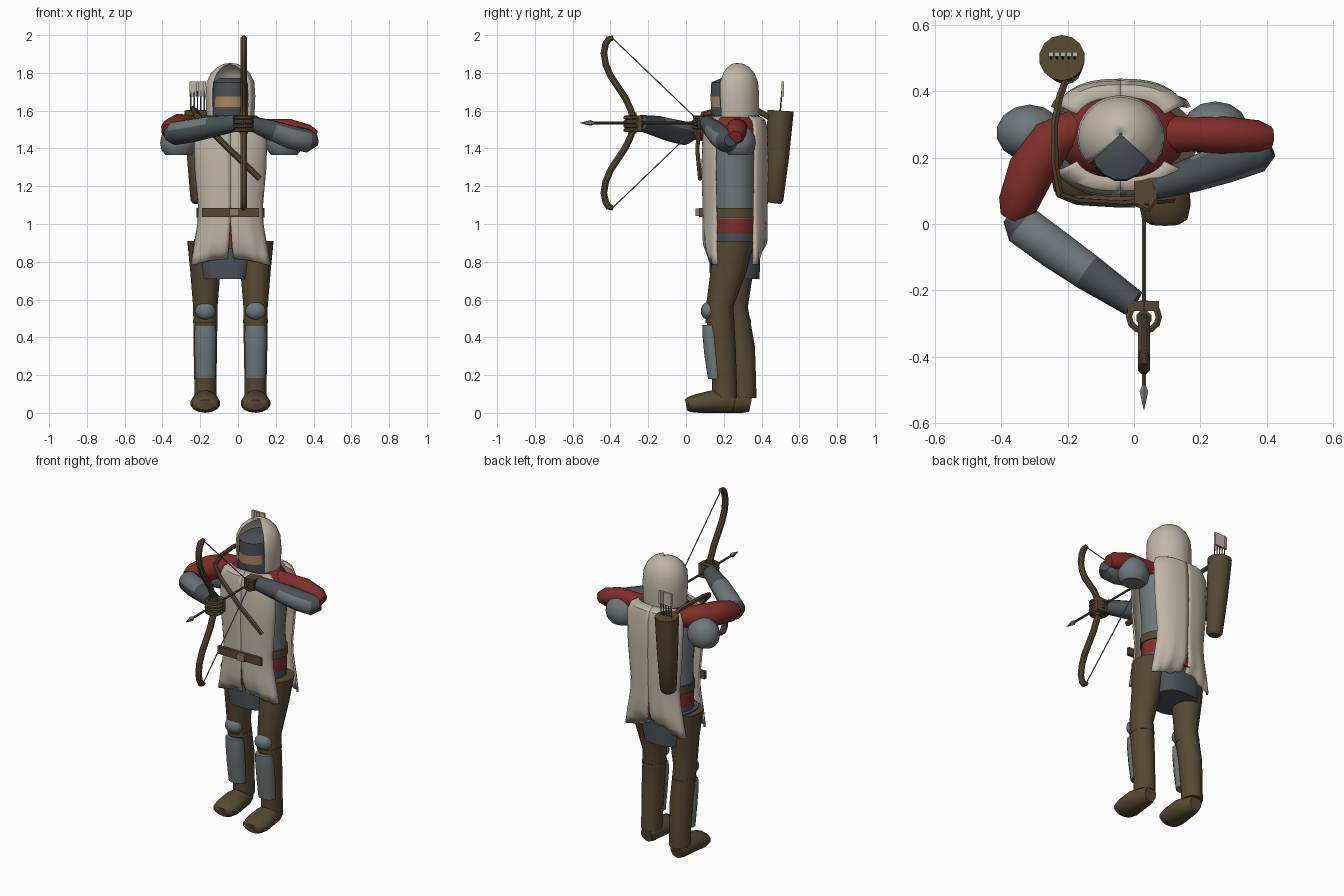
import bpy, bmesh, math
from mathutils import Vector as V

if "Cube" in bpy.data.objects:
    bpy.data.objects.remove(bpy.data.objects["Cube"])

COL = {"cream_cloth": (.52, .47, .38), "brown_leather": (.095, .067, .032), "red_cloth": (.21, .027, .022),
       "light_grey": (.155, .188, .195), "dark_grey": (.07, .083, .094), "skin": (.42, .24, .12),
       "tan_metal": (.30, .19, .10), "steel": (.20, .22, .23)}
MATS = {}
for k, c in COL.items():
    MATS[k] = bpy.data.materials.new(k)
    MATS[k].diffuse_color = (*c, 1)
CREAM, BROWN, RED, LIGHT, DARK, SKIN, TAN, STEEL = COL
CX = -.04  # body centre line


def finish(name, bm, mats, rule=None, smooth=True):
    bmesh.ops.recalc_face_normals(bm, faces=bm.faces)
    if rule:
        for f in bm.faces:
            f.material_index = rule(f.calc_center_median(), f.normal)
    me = bpy.data.meshes.new(name)
    bm.to_mesh(me)
    bm.free()
    ob = bpy.data.objects.new(name, me)
    bpy.context.collection.objects.link(ob)
    for m in ([mats] if isinstance(mats, str) else mats):
        me.materials.append(MATS[m])
    if smooth:
        bpy.ops.object.select_all(action='DESELECT')
        ob.select_set(True)
        bpy.context.view_layer.objects.active = ob
        bpy.ops.object.shade_smooth_by_angle(angle=math.radians(40))
    return ob


def power(c, e):
    return math.copysign(abs(c) ** e, c)


def tube(name, pts, rad, mats, n=12, ref=(0, 0, 1), flat=False, caps=True, rule=None, smooth=True, drop=None, sq=1):
    """Skin elliptical rings along a path; flat keeps rings horizontal, sq below 1 squares them."""
    bm, rings, pts = bmesh.new(), [], [V(p) for p in pts]
    for i, p in enumerate(pts):
        t = V((0, 0, 1)) if flat else (pts[min(i + 1, len(pts) - 1)] - pts[max(i - 1, 0)]).normalized()
        u = V((1, 0, 0)) if flat else V(ref).cross(t).normalized()
        v = t.cross(u)
        r = rad[i] if isinstance(rad, list) else rad
        a, b = r if isinstance(r, tuple) else (r, r)
        rings.append([bm.verts.new(p + u * a * power(math.cos(w), sq) + v * b * power(math.sin(w), sq))
                      for w in (2 * math.pi * (k + .5) / n for k in range(n))])
    for A, B in zip(rings, rings[1:]):
        for k in range(n):
            bm.faces.new((A[k], A[(k + 1) % n], B[(k + 1) % n], B[k]))
    if caps:
        bm.faces.new(rings[0])
        bm.faces.new(rings[-1])
    if drop:
        gone = [f for f in bm.faces if drop(f.calc_center_median())]
        bmesh.ops.delete(bm, geom=gone, context='FACES')
    return finish(name, bm, mats, rule, smooth)


def loft(name, rows, mats, x=CX, **kw):
    """Upright loft from rows of (z, y, rx, ry)."""
    return tube(name, [(x, r[1], r[0]) for r in rows], [(r[2], r[3]) for r in rows], mats, flat=True, **kw)


def box(name, lo, hi, mat):
    bm = bmesh.new()
    bmesh.ops.create_cube(bm, size=1)
    lo, hi = V(lo), V(hi)
    for v in bm.verts:
        v.co = V([(lo[i] + hi[i]) / 2 + v.co[i] * (hi[i] - lo[i]) for i in range(3)])
    return finish(name, bm, mat, smooth=False)


def ball(name, c, r, mat, n=14, cut=None):
    bm = bmesh.new()
    bmesh.ops.create_uvsphere(bm, u_segments=n, v_segments=8, radius=1)
    for v in bm.verts:
        v.co = V([c[i] + v.co[i] * r[i] for i in range(3)])
        if cut:
            v.co.z = max(v.co.z, cut)
    return finish(name, bm, mat)


def solid(ob, t):
    m = ob.modifiers.new("thickness", 'SOLIDIFY')
    m.thickness = t


# legs, boots and guards; the rear leg steps back from the hip down
for side, word, step in ((1, "left", 0), (-1, "right", .085)):
    x = CX + side * .133
    off = lambda z: step * min(1.2, max(0, (.92 - z) / .4))
    rows = [(.91, .25, .098, .112), (.75, .225, .082, .095), (.56, .178, .066, .073),
            (.35, .19, .064, .073), (.17, .203, .06, .066), (.08, .205, .06, .066)]
    loft(word + "_trouser", [(z, y + off(z), a, b) for z, y, a, b in rows], BROWN, x=x, n=14)
    tube(word + "_boot", [(x, y + step, h) for y, h in ((0, .042), (.015, .045), (.06, .05), (.14, .06), (.22, .058), (.258, .05))],
         [(.045, .028), (.07, .04), (.08, .05), (.072, .06), (.058, .058), (.04, .045)], BROWN, n=14)
    loft(word + "_shin_guard", [(z, y + step, a, b) for z, y, a, b in
         ((.18, .155, .055, .04), (.3, .143, .058, .047), (.42, .13, .06, .045), (.465, .125, .055, .038))], LIGHT, x=x)
    loft(word + "_knee_strap", [(.475, .18 + step, .067, .078), (.495, .18 + step, .067, .078)], BROWN, x=x, n=14)
    ball(word + "_knee_pad", (x, .118 + step, .54), (.055, .04, .047), LIGHT)

# torso, sash and tunic hem
loft("torso", [(.9, .26, .175, .12), (.95, .26, .18, .125), (1.03, .26, .175, .125), (1.2, .255, .17, .125),
               (1.4, .255, .19, .13), (1.5, .26, .185, .125), (1.55, .26, .14, .11)], [LIGHT, RED, DARK], n=20,
     rule=lambda c, n: 2 if c.z < .95 else 1 if c.z < 1.03 else 0)
loft("tunic_hem", [(.71, .258, .13, .132), (.8, .258, .15, .135), (.92, .26, .17, .13)], DARK, x=-.065, n=24, sq=.7)
loft("red_collar", [(1.46, .26, .2, .125), (1.53, .26, .18, .125), (1.565, .26, .13, .115), (1.585, .26, .1, .1)], RED, n=18)
loft("belt", [(1.035, .26, .183, .135), (1.085, .26, .183, .135)], BROWN, n=20)
box("belt_front", (-.19, .07, 1.038), (.11, .088, 1.086), BROWN)
box("buckle", (-.045, .05, 1.042), (.005, .071, 1.082), TAN)


# tabard: front and back panels, slit below the belt, hem tucked under in the middle
def panel(name, sy, sx):
    bm, grid = bmesh.new(), []
    prof = [(1.575, .15, .125), (1.55, .195, .16), (1.5, .218, .172), (1.3, .212, .178), (1.08, .19, .172),
            (1.0, .195, .17), (.92, .21, .17), (.88, .218, .17), (.84, .225, .168), (.785, .235, .165)]
    for z, rx, ry in prof:
        gap = max(0, 1.02 - z) * 16
        low = max(0, (.9 - z) / .115)
        row = []
        for k in range(11):
            s = math.sin(math.radians(gap + (64 - gap) * k / 10))
            mid = max(0, 1 - (s / .8) ** 2)
            tuck = (.03 if sy < 0 else .055) * low * mid
            y = ry * (1 - s ** 2.6) ** (1 / 2.6) - tuck + .005 * math.sin(k * 1.6) * max(0, (1.1 - z) / .3)
            row.append(bm.verts.new((CX + sx * rx * s, .26 + sy * y, z + .03 * low * mid)))
        grid.append(row)
    for A, B in zip(grid, grid[1:]):
        for k in range(10):
            bm.faces.new((A[k], A[k + 1], B[k + 1], B[k]))
    solid(finish(name, bm, CREAM), .01)


for sy, w in ((-1, "front"), (1, "back")):
    for sx, s in ((1, "left"), (-1, "right")):
        panel(f"tabard_{w}_{s}", sy, sx)
    y = .26 + sy * .15
    box("slit_lining_" + w, (CX - .03, y - .004, .87), (CX + .03, y + .004, 1.03), RED)

# head wrap with an eye opening, and hood with a notch at the brow
loft("head", [(1.5, .25, .09, .09), (1.56, .245, .112, .108), (1.62, .24, .1, .11), (1.675, .24, .095, .112),
              (1.75, .24, .092, .108), (1.772, .255, .06, .07)], [DARK, SKIN], n=16,
     rule=lambda c, n: int(1.62 < c.z < 1.675 and n.y < -.4))
solid(loft("hood", [(1.5, .265, .12, .115), (1.58, .265, .128, .122), (1.68, .262, .132, .126), (1.75, .26, .127, .122),
                    (1.8, .262, .103, .1), (1.83, .265, .07, .07), (1.848, .268, .035, .035), (1.852, .27, .004, .004)],
           CREAM, n=40, caps=False, drop=lambda c: c.y < .268 - .85 * abs(c.x - CX)), .01)

# short tunic sleeves
for name, c in (("right_shoulder_cap", (-.315, .275, 1.43)), ("left_shoulder_cap", (.245, .285, 1.43))):
    ball(name, c, (.1, .085, .1), LIGHT, cut=1.365)
# bow arm
tube("right_sleeve", [(-.17, .29, 1.5), (-.25, .25, 1.51), (-.31, .16, 1.51), (-.35, .06, 1.5), (-.365, .02, 1.49)],
     [.06, .068, .074, .062, .04], RED)
tube("right_forearm", [(-.362, .03, 1.475), (-.335, -.005, 1.48), (-.24, -.075, 1.495), (-.14, -.145, 1.515), (0, -.24, 1.535)],
     [.04, .063, .062, .057, .043], [DARK, LIGHT], n=14, rule=lambda c, n: int(-.34 < c.x < -.1 and n.z > .1))
# drawing arm
tube("left_sleeve", [(.08, .27, 1.5), (.18, .27, 1.505), (.27, .268, 1.5), (.37, .262, 1.475), (.41, .26, 1.46)],
     [.06, .053, .058, .053, .035], RED)
tube("left_forearm", [(.41, .235, 1.445), (.37, .215, 1.44), (.28, .185, 1.46), (.18, .15, 1.495), (.05, .11, 1.535)],
     [.035, .062, .062, .054, .04], [DARK, LIGHT], n=14, rule=lambda c, n: int(.2 < c.x < .38 and n.z < .6))

# gloves
box("right_palm", (-.02, -.262, 1.49), (.075, -.232, 1.575), BROWN)
box("left_palm", (.0, .06, 1.505), (.07, .14, 1.57), BROWN)
for i in range(4):
    z = 1.497 + i * .022
    tube(f"right_finger_{i}", [(.03 + .045 * math.cos(a), -.28 + .042 * math.sin(a), z)
         for a in (math.radians(d) for d in range(60, 421, 30))], .011, BROWN, n=6)
    tube(f"left_finger_{i}", [(.065, .075, 1.51 + i * .018), (.045, .045, 1.51 + i * .018), (.01, .06, 1.51 + i * .018)], .01, BROWN, n=6)

# bow, string and nocked arrow
limb = [(-.28, 0), (-.29, .065), (-.32, .13), (-.36, .19), (-.4, .25), (-.425, .31), (-.435, .37), (-.425, .42), (-.41, .443), (-.385, .452)]
path = [(.03, y, 1.535 - d) for y, d in limb[:0:-1]] + [(.03, y, 1.535 + d) for y, d in limb]
tube("bow", path, [.013] + [.019] * (len(path) - 2) + [.013], BROWN, n=8, ref=(1, 0, 0))
tube("bow_grip", [(.03, -.283, 1.48), (.03, -.283, 1.59)], .024, BROWN, n=8, ref=(1, 0, 0))
for s, w in ((1, "upper"), (-1, "lower")):
    tube(w + "_string", [(.03, -.39, 1.535 + s * .45), (.03, .08, 1.535)], .0035, STEEL, n=5, ref=(1, 0, 0))
tube("arrow_shaft", [(.03, -.5, 1.535), (.03, .1, 1.535)], .007, BROWN, n=6)
tube("arrow_head", [(.03, -.56, 1.535), (.03, -.505, 1.535), (.03, -.485, 1.535)], [.001, .015, .006], STEEL, n=6)

# quiver with spare arrows
tube("quiver", [(-.205, .466, 1.11), (-.205, .468, 1.125), (-.212, .486, 1.36), (-.217, .5, 1.585), (-.217, .501, 1.6)],
     [.035, .047, .06, .069, .069], BROWN, n=14, ref=(0, 1, 0))
for i in range(5):
    x = -.25 + i * .018
    tube(f"spare_arrow_{i}", [(x, .495, 1.55), (x, .512, 1.75)], .004, DARK, n=5, ref=(0, 1, 0))
    box(f"fletching_{i}", (x - .008, .505, 1.675), (x + .008, .518, 1.755), CREAM)

# quiver strap over the shoulder and across the chest
tube("strap", [(-.2, .45, 1.56), (-.225, .38, 1.6), (-.24, .3, 1.61), (-.238, .18, 1.605), (-.225, .09, 1.58),
               (-.17, .068, 1.52), (-.04, .06, 1.39), (.115, .075, 1.24)], [(.012, .016)] * 8, BROWN, n=6)

for m in bpy.data.materials:
    if m.users and not m.is_grease_pencil:
        m.use_nodes = True
        m.node_tree.nodes["Principled BSDF"].inputs["Base Color"].default_value = m.diffuse_color
